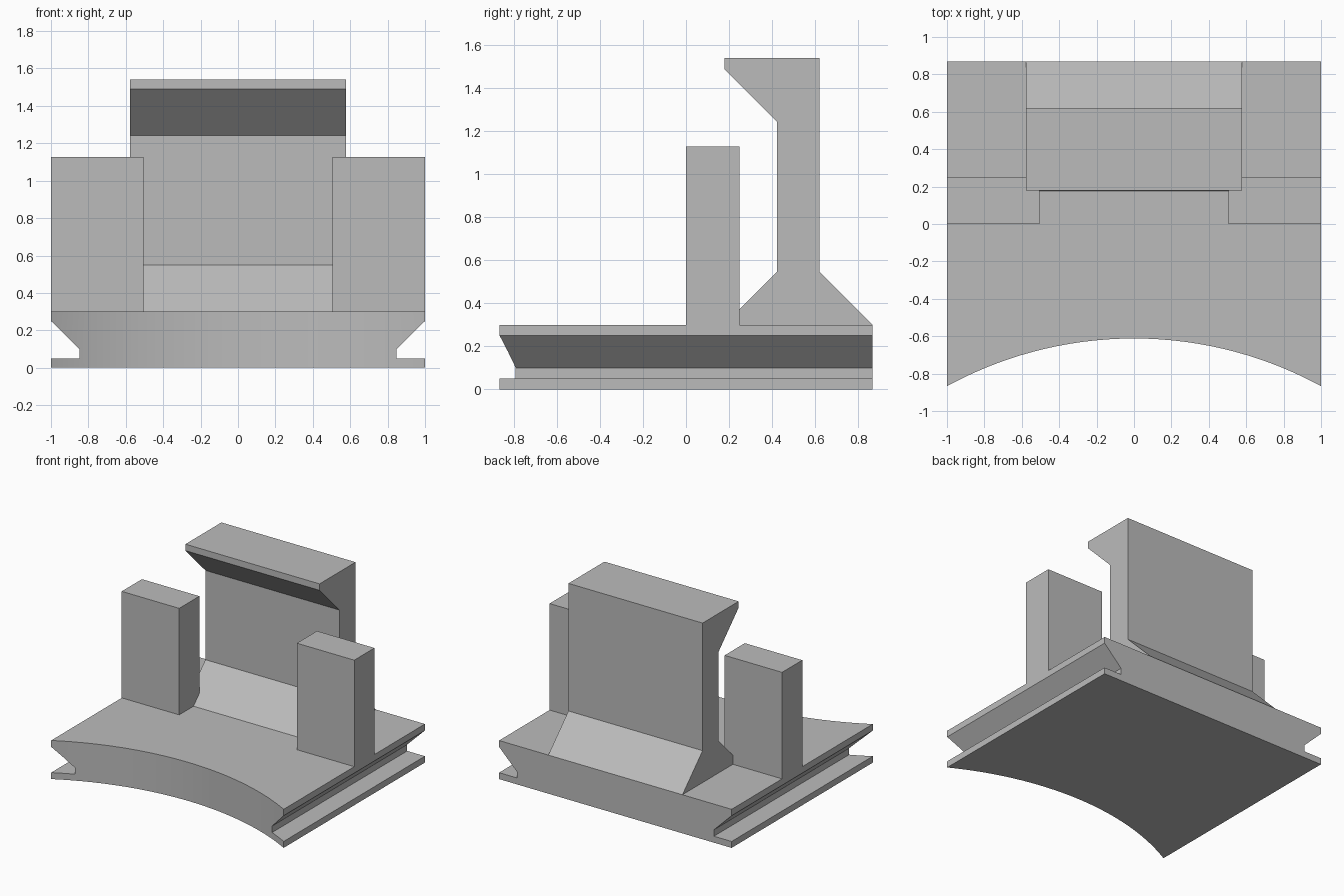
import bpy
import bmesh
from mathutils import Vector

cube = bpy.data.objects.get("Cube")
if cube:
    bpy.data.objects.remove(cube, do_unlink=True)

GREY = (0.5, 0.5, 0.5, 1)
grey = bpy.data.materials.new("plain grey")
grey.use_nodes = True
grey.diffuse_color = GREY
grey.node_tree.nodes["Principled BSDF"].inputs["Base Color"].default_value = GREY


def prism(name, points, sweep):
    """Extrude a closed outline of 3D points along a vector."""
    bm = bmesh.new()
    face = bm.faces.new([bm.verts.new(p) for p in points])
    result = bmesh.ops.extrude_face_region(bm, geom=[face])
    moved = [v for v in result["geom"] if isinstance(v, bmesh.types.BMVert)]
    bmesh.ops.translate(bm, verts=moved, vec=Vector(sweep))
    bmesh.ops.recalc_face_normals(bm, faces=bm.faces[:])
    mesh = bpy.data.meshes.new(name)
    bm.to_mesh(mesh)
    bm.free()
    mesh.materials.append(grey)
    obj = bpy.data.objects.new(name, mesh)
    bpy.context.collection.objects.link(obj)
    return obj


# Base plate with a dovetail groove along each side
DEPTH = 0.868
side = [(1, 0), (1, 0.05), (0.848, 0.05), (0.848, 0.1), (1, 0.25), (1, 0.3)]
outline = side + [(-x, z) for x, z in reversed(side)]
base = prism("base_plate", [(x, -DEPTH, z) for x, z in outline], (0, 2 * DEPTH, 0))

# Cylinder that scoops the concave front edge
RADIUS = 2.088
bpy.ops.mesh.primitive_cylinder_add(vertices=192, radius=RADIUS, depth=2,
                                    location=(0, -0.612 - RADIUS, 0))
cutter = bpy.context.object
cutter.name = "front_scoop_cutter"
cutter.data.materials.append(grey)
scoop = base.modifiers.new("front scoop", "BOOLEAN")
scoop.operation = "DIFFERENCE"
scoop.solver = "EXACT"
scoop.object = cutter
bpy.context.view_layer.objects.active = base
bpy.ops.object.select_all(action="DESELECT")
base.select_set(True)
bpy.ops.object.modifier_apply(modifier=scoop.name)
bpy.data.objects.remove(cutter, do_unlink=True)
bpy.ops.object.shade_smooth_by_angle()

# Hooked upright with a flared foot
WIDTH = 0.577
hook = [(DEPTH, 0.3), (0.62, 0.548), (0.62, 1.54), (0.178, 1.54), (0.178, 1.49),
        (0.424, 1.242), (0.424, 0.548), (0.176, 0.3)]
prism("hooked_upright", [(-WIDTH, y, z) for y, z in hook], (2 * WIDTH, 0, 0))

# Pair of front posts
for name, sign in (("left_post", 1), ("right_post", -1)):
    corners = [(0.506, 0), (1, 0), (1, 0.248), (0.506, 0.248)]
    prism(name, [(sign * x, y, 0.3) for x, y in corners], (0, 0, 0.828))
